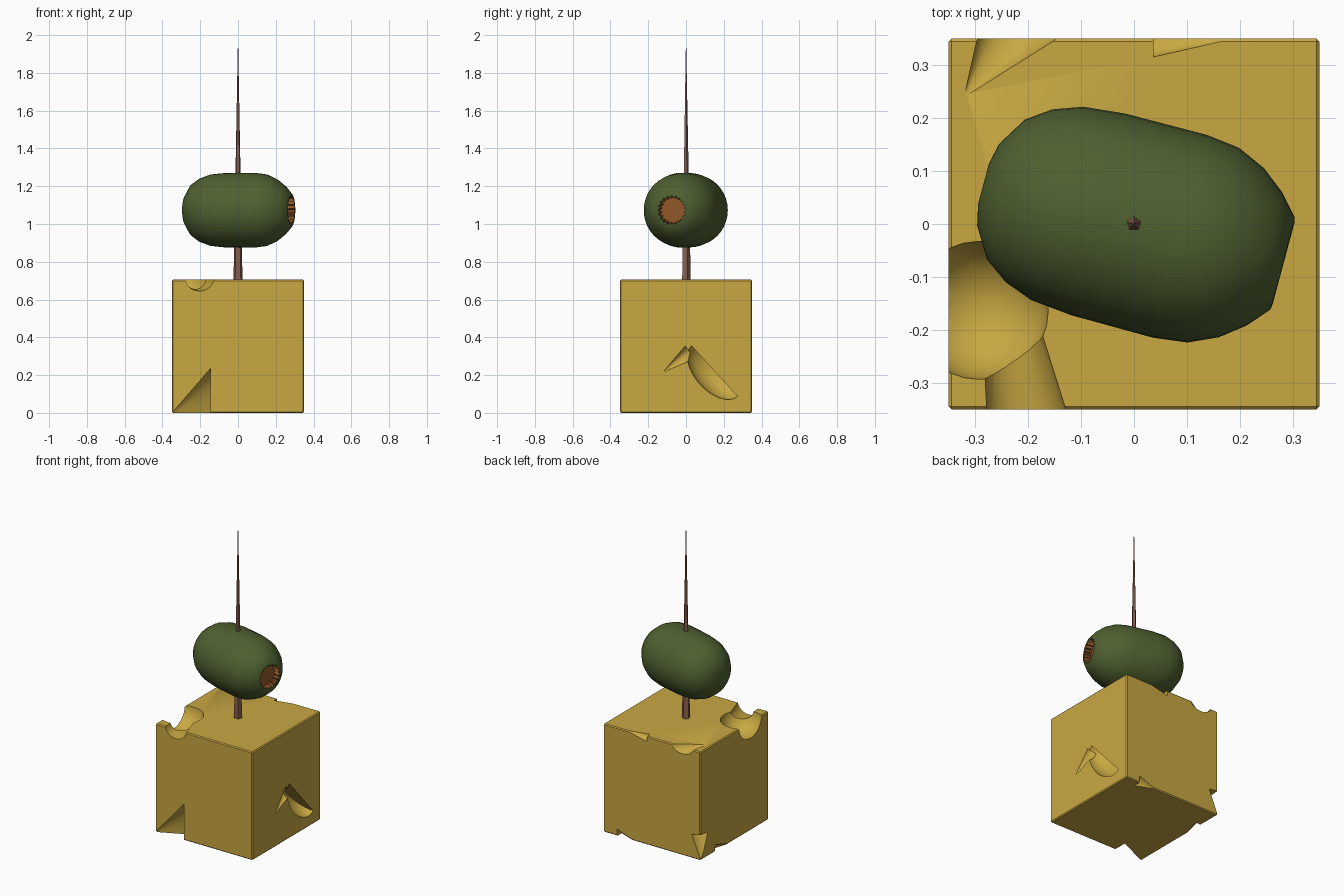
import bpy, bmesh, math
from mathutils import Matrix, Vector

if "Cube" in bpy.data.objects:
    bpy.data.objects.remove(bpy.data.objects["Cube"])


def material(name, rgb):
    m = bpy.data.materials.new(name)
    m.diffuse_color = (*rgb, 1)
    m.use_nodes = True
    m.node_tree.nodes["Principled BSDF"].inputs["Base Color"].default_value = m.diffuse_color
    return m


CHEESE = material("cheese_yellow", (0.58, 0.39, 0.055))
OLIVE = material("olive_green", (0.077, 0.118, 0.03))
PEPPER = material("pepper_brown", (0.27, 0.095, 0.022))
WOOD = material("pick_wood", (0.25, 0.115, 0.075))


def make_object(name, bm, *mats):
    bmesh.ops.recalc_face_normals(bm, faces=bm.faces)
    me = bpy.data.meshes.new(name)
    bm.to_mesh(me)
    bm.free()
    for m in mats:
        me.materials.append(m)
    ob = bpy.data.objects.new(name, me)
    bpy.context.scene.collection.objects.link(ob)
    return ob


def activate(ob):
    bpy.ops.object.select_all(action='DESELECT')
    ob.select_set(True)
    bpy.context.view_layer.objects.active = ob


def smooth(ob, deg):
    activate(ob)
    bpy.ops.object.shade_smooth_by_angle(angle=math.radians(deg))


# cheese block with softened edges
bm = bmesh.new()
bmesh.ops.create_cube(bm, size=1)
bmesh.ops.scale(bm, vec=(0.7, 0.7, 0.705), verts=bm.verts)
bmesh.ops.translate(bm, vec=(0, 0, 0.3525), verts=bm.verts)
bmesh.ops.bevel(bm, geom=bm.edges[:], offset=0.006, segments=1, affect='EDGES')
cheese = make_object("cheese_block", bm, CHEESE)


# hole cutters: tapered cones and half ellipsoids
def cone_cut(p0, p1, r0, r1, squash=(1, 1, 1)):
    p0, p1 = Vector(p0), Vector(p1)
    d = p1 - p0
    bm = bmesh.new()
    bmesh.ops.create_cone(bm, cap_ends=True, segments=24, radius1=r0, radius2=r1, depth=d.length)
    bmesh.ops.transform(bm, matrix=d.to_track_quat('Z', 'Y').to_matrix().to_4x4(), verts=bm.verts)
    bmesh.ops.translate(bm, vec=d / 2, verts=bm.verts)
    bmesh.ops.scale(bm, vec=squash, verts=bm.verts)
    bmesh.ops.translate(bm, vec=p0, verts=bm.verts)
    return make_object("hole_cutter", bm, CHEESE)


def dome_cut(centre, radii, axes=None, half=False):
    bm = bmesh.new()
    bmesh.ops.create_uvsphere(bm, u_segments=28, v_segments=16, radius=1)
    if half:
        bmesh.ops.bisect_plane(bm, geom=bm.verts[:] + bm.edges[:] + bm.faces[:],
                               plane_co=(0, 0, 0.013), plane_no=(0, 0, 1), clear_inner=True)
        bmesh.ops.holes_fill(bm, edges=[e for e in bm.edges if e.is_boundary], sides=0)
    bmesh.ops.scale(bm, vec=radii, verts=bm.verts)
    if axes:
        m = Matrix([Vector(a).normalized() for a in axes]).transposed().to_4x4()
        bmesh.ops.transform(bm, matrix=m, verts=bm.verts)
    bmesh.ops.translate(bm, vec=centre, verts=bm.verts)
    return make_object("hole_cutter", bm, CHEESE)


cutters = [
    # top left hollow and the groove running out to the front
    dome_cut((-0.292, -0.163, 0.712), (0.131, 0.131, 0.125)),
    cone_cut((-0.196, -0.40, 0.712), (-0.25, -0.10, 0.712), 0.081, 0.042, (1, 1, 0.9)),
    # top back notches
    cone_cut((-0.175, 0.445, 0.708), (-0.322, 0.238, 0.708), 0.105, 0.0, (1, 1, 0.8)),
    cone_cut((0.037, 0.352, 0.708), (0.20, 0.352, 0.708), 0.037, 0.0),
    # front lower wedge
    cone_cut((-0.145, -0.352, -0.003), (-0.352, -0.352, -0.003), 0.24, 0.0, (1, 0.4, 1)),
    # right side hollow and its sliver
    dome_cut((0.351, 0.152, 0.222), (0.11, 0.182, 0.105),
             ((1, 0, 0), (0, 0.67, -0.74), (0, -0.74, -0.67)), True),
    cone_cut((0.352, 0.02, 0.32), (0.352, -0.125, 0.213), 0.042, 0.0),
    # lower back corner chip, lower left nick, lower back nick
    cone_cut((-0.352, 0.345, 0.165), (-0.375, 0.355, 0.02), 0.068, 0.03),
    cone_cut((-0.355, 0.20, -0.004), (-0.355, 0.04, -0.004), 0.05, 0.0),
    cone_cut((0.25, 0.353, -0.004), (0.12, 0.353, -0.004), 0.05, 0.0),
]
activate(cheese)
for c in cutters:
    mod = cheese.modifiers.new("hole", 'BOOLEAN')
    mod.operation = 'DIFFERENCE'
    mod.solver = 'EXACT'
    mod.object = c
    c.hide_render = True
    bpy.ops.object.modifier_apply(modifier=mod.name)
for c in cutters:
    bpy.data.objects.remove(c)
smooth(cheese, 30)

# olive: lathed along its length, ending in a ridged recess with pepper inside
profile = [(-0.294, 0.04), (-0.285, 0.08), (-0.25, 0.137), (-0.205, 0.169), (-0.15, 0.189),
           (-0.07, 0.197), (0.09, 0.198), (0.155, 0.19), (0.21, 0.165), (0.255, 0.13), (0.29, 0.09)]
N = 40
bm = bmesh.new()


def ring(t, radius, tooth=0.0):
    pts = []
    for i in range(N):
        a = 2 * math.pi * i / N
        r = radius - tooth * (i % 2)
        pts.append(bm.verts.new((t, r * math.cos(a), r * math.sin(a))))
    return pts


rings = [ring(t, r) for t, r in profile]
rings += [ring(0.292, 0.079, 0.013), ring(0.25, 0.077, 0.013)]
bm.faces.new(rings[0])
for k in range(len(rings) - 1):
    for i in range(N):
        j = (i + 1) % N
        f = bm.faces.new((rings[k][i], rings[k][j], rings[k + 1][j], rings[k + 1][i]))
        f.material_index = int(k == len(rings) - 2)
bm.faces.new(rings[-1]).material_index = 1
olive = make_object("stuffed_olive", bm, OLIVE, PEPPER)
olive.location = (0, 0, 1.073)
olive.rotation_euler = (0, 0, math.radians(-15))
smooth(olive, 35)

# five sided wooden pick, tapering to a point
bm = bmesh.new()
bmesh.ops.create_cone(bm, cap_ends=True, segments=5, radius1=0.029, radius2=0.0, depth=1.5)
bmesh.ops.translate(bm, vec=(0, 0, 1.25), verts=bm.verts)
make_object("wooden_pick", bm, WOOD)
